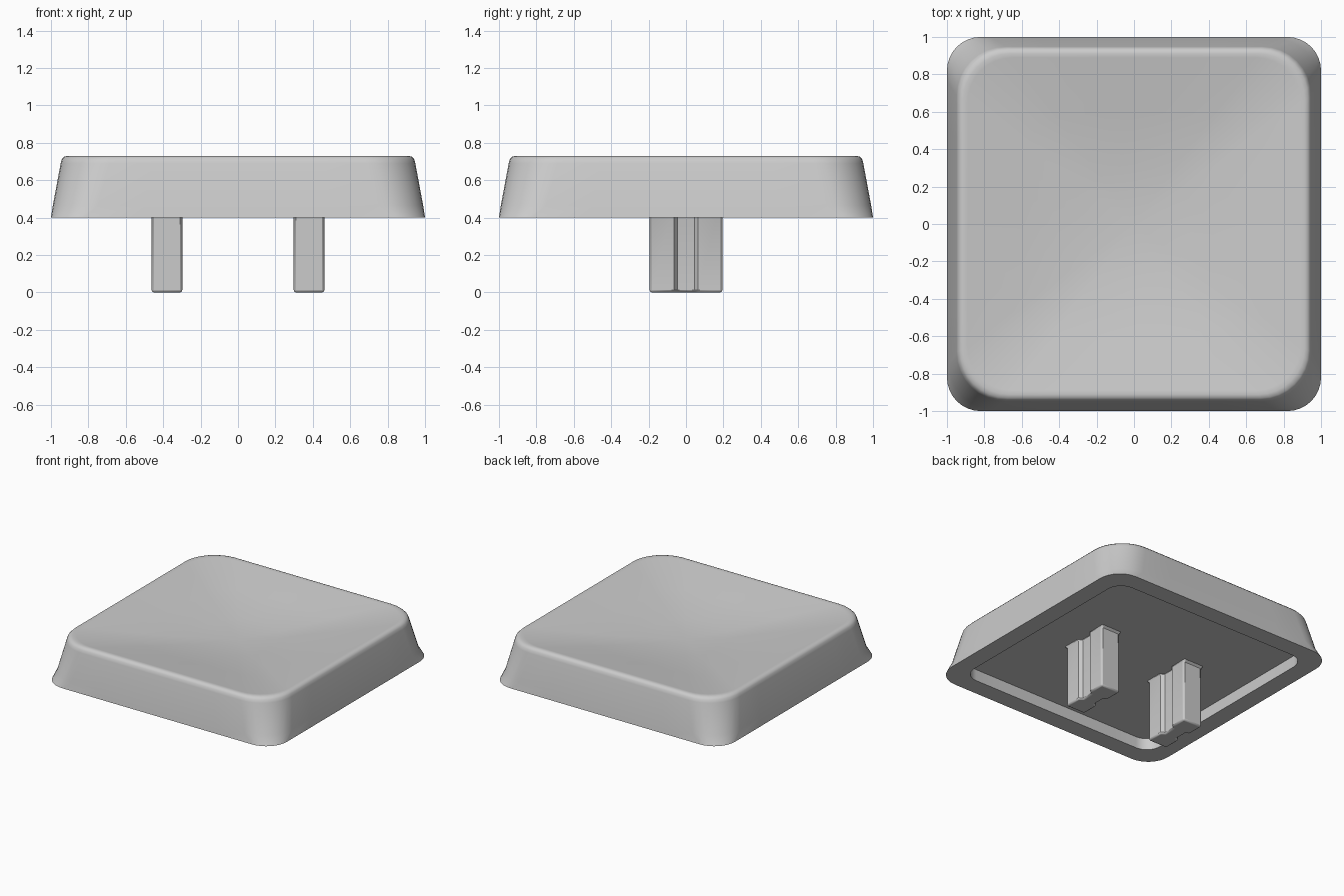
import bpy, bmesh, math
from mathutils import Vector

if "Cube" in bpy.data.objects:
    bpy.data.objects.remove(bpy.data.objects["Cube"])


def rounded_square(half, r, z, arc=8, side=6):
    """Ring of points: four corner arcs joined by subdivided straight sides."""
    pts = []
    c = half - r
    for k in range(4):
        a0 = k * math.pi / 2
        cx = c * (1 if k in (0, 3) else -1)
        cy = c * (1 if k < 2 else -1)
        for i in range(arc + 1):
            a = a0 + i / arc * math.pi / 2
            pts.append(Vector((cx + r * math.cos(a), cy + r * math.sin(a), z)))
        # straight side towards the next corner
        step = Vector((-math.sin(a0 + math.pi / 2 - math.pi / 2 + math.pi / 2), math.cos(a0 + math.pi / 2), 0))
        end = pts[-1].copy()
        for i in range(1, side):
            pts.append(end + step * (2 * c * i / side))
    return pts


def loft(name, rings, start=None, end=None):
    """Skin a stack of rings; close ends with a fan to a point, or one face."""
    bm = bmesh.new()
    loops = [[bm.verts.new(p) for p in ring] for ring in rings]
    n = len(loops[0])
    for a, b in zip(loops, loops[1:]):
        for i in range(n):
            j = (i + 1) % n
            bm.faces.new((a[i], a[j], b[j], b[i]))
    for loop, tip in ((loops[0], start), (loops[-1], end)):
        if tip is None:
            bm.faces.new(loop)
        else:
            v = bm.verts.new(tip)
            for i in range(n):
                bm.faces.new((loop[i], loop[(i + 1) % n], v))
    bmesh.ops.recalc_face_normals(bm, faces=bm.faces)
    mesh = bpy.data.meshes.new(name)
    bm.to_mesh(mesh)
    bm.free()
    obj = bpy.data.objects.new(name, mesh)
    bpy.context.collection.objects.link(obj)
    return obj


def smooth(obj, angle=35):
    bpy.ops.object.select_all(action='DESELECT')
    obj.select_set(True)
    bpy.context.view_layer.objects.active = obj
    bpy.ops.object.shade_smooth_by_angle(angle=math.radians(angle))


# Cap: shallow underside recess, bottom rim, tapered wall, rounded lip (half width, corner radius, z)
profile = [(0.86, 0.12, 0.49), (0.86, 0.12, 0.40),
           (1.00, 0.18, 0.40), (0.99, 0.24, 0.465),
           (0.948, 0.26, 0.69), (0.942, 0.26, 0.712),
           (0.930, 0.255, 0.725), (0.912, 0.25, 0.73), (0.89, 0.24, 0.727)]
rings = [rounded_square(*p) for p in profile]

# Dish: the lip blends down to a nearly flat circular centre
circle = [Vector((p.x, p.y, 0)).normalized() * 0.31 + Vector((0, 0, 0.634)) for p in rings[-1]]
rings.append([a.lerp(b, 0.5) + Vector((0, 0, -0.005)) for a, b in zip(rings[-1], circle)])
rings.append(circle)
cap = loft("keycap_shell", rings, start=(0, 0, 0.49), end=(0, 0, 0.62))
smooth(cap)

# Stems: two grooved prongs with softened edges and a slight flare at the root
hx, hy, groove, depth = 0.082, 0.195, 0.065, 0.028
quarter = [(hx - depth, 0.045), (hx, groove), (hx, hy)]
outline = (quarter + [(-x, y) for x, y in reversed(quarter)]
           + [(-x, -y) for x, y in quarter] + [(x, -y) for x, y in reversed(quarter)])
for label, cx in (("left", -0.38), ("right", 0.38)):
    levels = [(0.0, 1.0), (0.475, 1.0), (0.497, 1.12)]
    stem = loft(label + "_stem", [[Vector((cx + x * s, y * s, z)) for x, y in outline] for z, s in levels])
    bevel = stem.modifiers.new("soft_edges", 'BEVEL')
    bevel.width = 0.012
    bevel.segments = 2
    bevel.limit_method = 'ANGLE'
    bevel.angle_limit = math.radians(60)
    smooth(stem)
